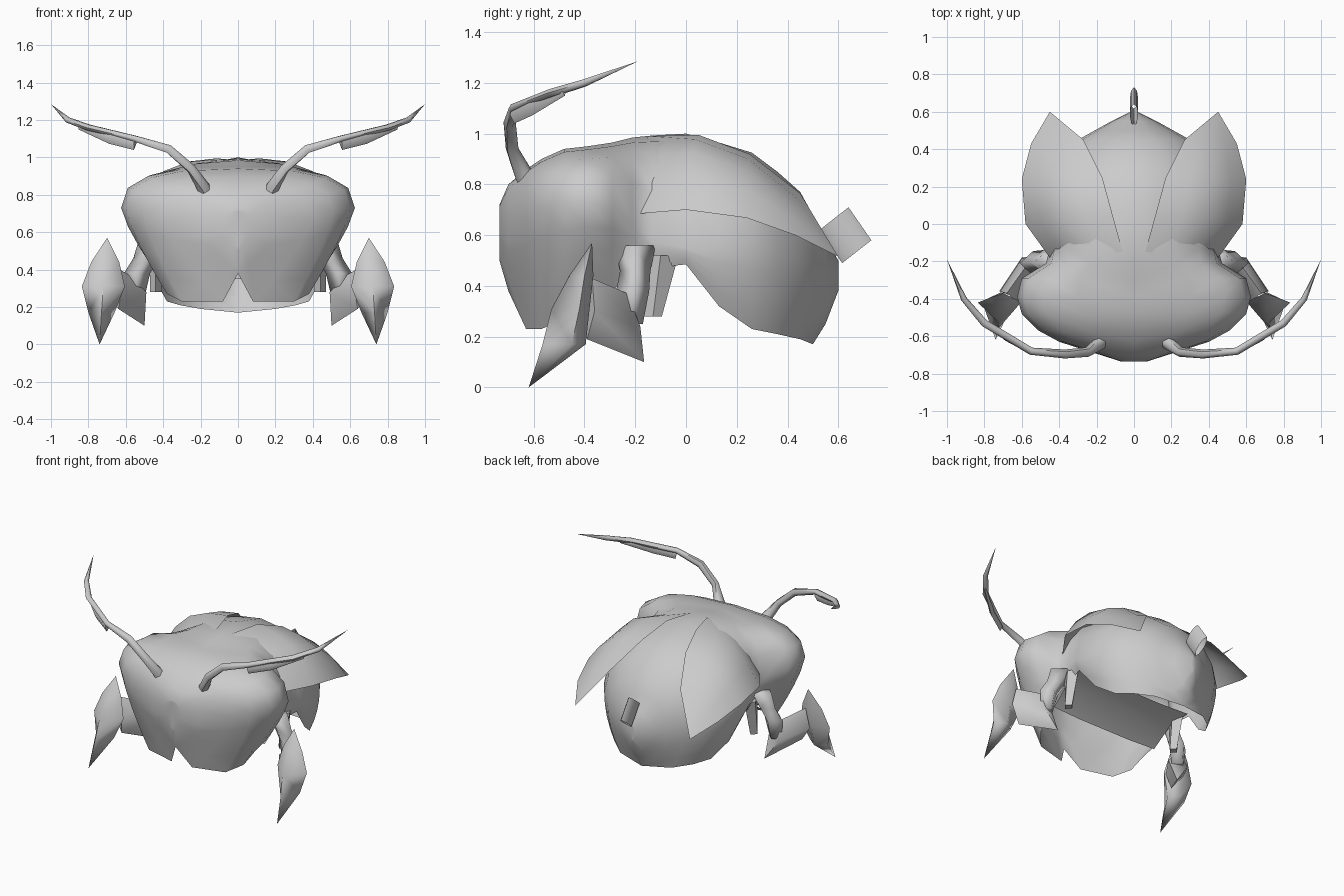
import bpy, math
from mathutils import Vector

if "Cube" in bpy.data.objects:
    bpy.data.objects.remove(bpy.data.objects["Cube"])

grey = bpy.data.materials.new("shell_grey")
grey.diffuse_color = (0.6, 0.6, 0.6, 1)
grey.use_nodes = True
grey.node_tree.nodes["Principled BSDF"].inputs["Base Color"].default_value = grey.diffuse_color


def loft(name, rings, closed=True, caps=False, mirror=True, angle=60):
    """Skin equal-length point rings; optionally mirror across x."""
    n = len(rings[0])
    verts = [p for r in rings for p in r]
    faces = []
    for i in range(len(rings) - 1):
        for j in range(n if closed else n - 1):
            k = (j + 1) % n
            faces.append((i * n + j, i * n + k, (i + 1) * n + k, (i + 1) * n + j))
    if caps:
        faces += [tuple(range(n))[::-1], tuple(range(len(verts) - n, len(verts)))]
    me = bpy.data.meshes.new(name)
    me.from_pydata(verts, [], faces)
    me.materials.append(grey)
    ob = bpy.data.objects.new(name, me)
    bpy.context.collection.objects.link(ob)
    bpy.ops.object.select_all(action='DESELECT')
    ob.select_set(True)
    bpy.context.view_layer.objects.active = ob
    # weld pinched tips and make normals consistent
    bpy.ops.object.mode_set(mode='EDIT')
    bpy.ops.mesh.select_all(action='SELECT')
    bpy.ops.mesh.remove_doubles(threshold=0.0005)
    bpy.ops.mesh.normals_make_consistent(inside=False)
    bpy.ops.object.mode_set(mode='OBJECT')
    if mirror:
        m = ob.modifiers.new("mirror", 'MIRROR')
        m.use_clip = True
        bpy.ops.object.modifier_apply(modifier="mirror")
    bpy.ops.object.shade_smooth_by_angle(angle=math.radians(angle))
    return ob


def arch(y, w, top, mid, rim, rim_w, p, q):
    """Half cross-section: rounded roof down to mid height, then tapering to the rim."""
    roof = [k * math.pi / 8 for k in range(4)]
    pts = [(w * math.sin(t) ** p, y, mid + (top - mid) * math.cos(t) ** p) for t in roof]
    return pts + [(w + (rim_w - w) * f ** q, y, mid + (rim - mid) * f) for f in (0, .25, .5, .75, 1)]


def diamond(x, y, z, rx, ry, back=None):
    """Four-sided horizontal ring; back gives a shorter rear half."""
    return [(x + rx, y, z), (x, y + (ry if back is None else back), z), (x - rx, y, z), (x, y - ry, z)]


def tube(path, sides=6):
    """Rings along a path of (x, y, z, side radius, vertical radius)."""
    rings = []
    for i, (x, y, z, a, b) in enumerate(path):
        ahead, behind = path[min(i + 1, len(path) - 1)], path[max(i - 1, 0)]
        d = (Vector(ahead[:3]) - Vector(behind[:3])).normalized()
        side = d.cross(Vector((0, 0, 1))).normalized()
        up = side.cross(d)
        rings.append([Vector((x, y, z)) + side * a * math.cos(t) + up * b * math.sin(t)
                      for t in [2 * math.pi * k / sides for k in range(sides)]])
    return rings


# --- body stations: y, half width, top, mid height, rim height, rim half width ---
head = [(-.735, 0, .72, .61, .5, 0), (-.735, .07, .72, .61, .5, 0), (-.7, .18, .8, .58, .38, 0),
        (-.63, .4, .86, .67, .23, .08), (-.57, .51, .9, .71, .23, .3),
        (-.48, .6, .94, .73, .27, .38), (-.39, .625, .95, .73, .33, .4),
        (-.29, .6, .965, .71, .38, .42), (-.21, .47, .985, .64, .45, .44),
        (-.13, .45, .993, .57, .47, .43)]
abdomen = [(0, .49, 1, .55, .485, .46), (.13, .485, .965, .55, .32, .43),
           (.26, .46, .925, .55, .23, .38), (.36, .39, .85, .53, .21, .31),
           (.45, .3, .77, .5, .19, .2), (.5, .21, .68, .47, .17, 0),
           (.55, .12, .59, .45, .25, 0), (.6, .02, .5, .44, .38, 0), (.6, 0, .5, .44, .38, 0)]
loft("body", [arch(*s, .75, 1.3) for s in head] + [arch(*s, 1, 2) for s in abdomen],
     closed=False, angle=80)

# --- belly plate between the abdomen opening and the head ---
loft("belly", [[(0, y, z), (w / 2, y, z), (w, y, z + .01)]
               for y, z, w in [(0, .49, .45), (-.15, .46, .43), (-.3, .35, .42)]], closed=False)

# --- wing covers: bulged sheet between inner and outer edge ---
inner = [(.06, -.15, .99), (.115, .05, .995), (.17, .25, .92), (.27, .45, .765), (.45, .6, .515)]
outer = [(.45, -.18, .685), (.58, 0, .7), (.6, .24, .668), (.55, .43, .6), (.45, .6, .515)]
bulge = [.06, .08, .06, .02, 0]
cover = [[Vector(a).lerp(Vector(b), f) + Vector((.6, 0, 1)) * h * math.sin(math.pi * f)
          for a, b, h in zip(inner, outer, bulge)] for f in (0, .25, .5, .75, 1)]
loft("wing_cover", cover, closed=False, angle=80)

# --- antennae: tapering stalk with a thin hanging blade ---
loft("antenna_stalk", tube([
    (.16, -.58, .74, .05, .05), (.185, -.64, .84, .036, .036), (.25, -.685, .94, .026, .026),
    (.37, -.695, 1.045, .024, .026), (.55, -.68, 1.1, .02, .018), (.8, -.53, 1.16, .02, .018),
    (.91, -.4, 1.2, .016, .016), (1, -.19, 1.285, 0, 0)]), caps=True)
loft("antenna_blade", tube([
    (.55, -.68, 1.075, .016, .036), (.68, -.61, 1.105, .016, .034),
    (.85, -.48, 1.165, .008, .016)], 4), caps=True)

# --- legs ---
loft("upper_leg", [diamond(.44, -.2, .56, .09, .08), diamond(.49, -.2, .46, .07, .06),
                   diamond(.54, -.21, .38, .07, .065), diamond(.55, -.22, .25, .05, .05)],
     caps=True, angle=100)
loft("lower_leg", [
    [(.5, -.165, .1), (.6, -.18, .24), (.58, -.23, .37), (.49, -.24, .28)],
    [(.64, -.39, .19), (.72, -.36, .3), (.68, -.37, .43), (.62, -.42, .3)]], caps=True, angle=80)
loft("claw", [diamond(.7, -.37, .57, 0, 0), diamond(.71, -.4, .44, .075, .06, .035),
              diamond(.72, -.42, .31, .115, .11, .04), diamond(.73, -.45, .17, .07, .115, .055),
              diamond(.74, -.62, 0, 0, 0)], angle=100)

# --- short side flap behind the leg ---
loft("side_flap", [diamond(.44, -.1, .52, .035, .07), diamond(.44, -.13, .28, .03, .035)], caps=True)

# --- stinger: flattened open tube ---
axis, wide = Vector((0, .045, -.065)), Vector((0, .0575, .045))
sting = [[Vector((0, .628, .6)) + s * axis + wide * math.cos(t) + Vector((.022 * math.sin(t), 0, 0))
          for t in [k * math.pi / 4 for k in range(8)]] for s in (-1, 1)]
loft("stinger", sting, mirror=False)
